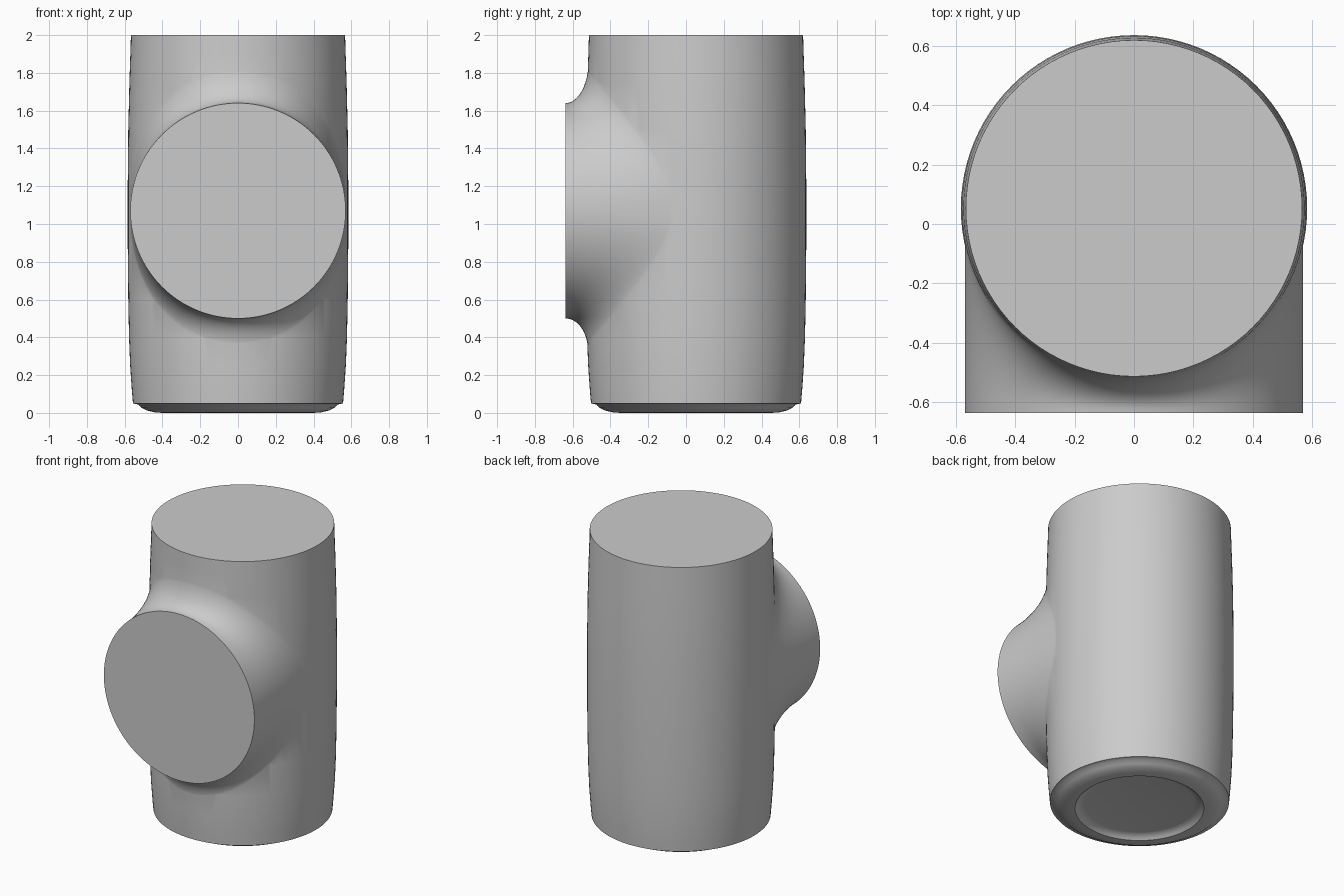
import bpy, bmesh, math
from mathutils import Vector

if "Cube" in bpy.data.objects:
    bpy.data.objects.remove(bpy.data.objects["Cube"])

CY = 0.053          # body axis in y
ZC, R = 1.07, 0.57  # centre height and radius of the front face
FRONT = -0.637
WALL = [(0.05, 0.556), (0.12, 0.562), (0.25, 0.571), (0.4, 0.577), (0.6, 0.581), (0.9, 0.584),
        (1.2, 0.584), (1.5, 0.581), (1.75, 0.575), (1.9, 0.57), (2.0, 0.567)]


def wall_radius(z):
    for (z0, r0), (z1, r1) in zip(WALL, WALL[1:]):
        if z <= z1:
            return r0 + (r1 - r0) * (z - z0) / (z1 - z0)
    return WALL[-1][1]


def loft(name, rings, start, end):
    """Skin closed rings; each end is a face (None) or a fan to a point."""
    bm = bmesh.new()
    rows = [[bm.verts.new(p) for p in ring] for ring in rings]
    n = len(rows[0])
    for a, b in zip(rows, rows[1:]):
        for i in range(n):
            j = (i + 1) % n
            bm.faces.new((a[i], a[j], b[j], b[i]))
    for row, tip in ((rows[0], start), (rows[-1], end)):
        if tip is None:
            bm.faces.new(row)
        else:
            v = bm.verts.new(tip)
            for i in range(n):
                bm.faces.new((row[i], row[(i + 1) % n], v))
    bmesh.ops.recalc_face_normals(bm, faces=bm.faces)
    me = bpy.data.meshes.new(name)
    bm.to_mesh(me)
    bm.free()
    ob = bpy.data.objects.new(name, me)
    bpy.context.collection.objects.link(ob)
    return ob


# Turned body: dished base, rounded foot, gently bulging wall, rimmed top
profile = [(0.03, 0.34), (0.026, 0.365), (0.012, 0.388), (0.0, 0.40), (0.003, 0.44), (0.012, 0.48),
           (0.027, 0.51), (0.045, 0.53)] + WALL + [(2.0, 0.545)]
N = 96
body = loft("fitting_body",
            [[(r * math.cos(2 * math.pi * i / N), CY + r * math.sin(2 * math.pi * i / N), z)
              for i in range(N)] for z, r in profile], None, None)

# Front outlet: round face flaring up and down into the body wall
STEPS = 12


def flare_point(a, k):
    x, s = R * math.cos(a), math.sin(a)
    z0 = ZC + R * s
    dz = (0.22 if s > 0 else 0.17) * math.copysign(math.sqrt(abs(s)), s)
    if abs(s) < 1e-6:
        dz = 0
    r = wall_radius(z0 + dz) - 0.002
    yb = CY - math.sqrt(max(r * r - x * x, 0))
    t = math.pi / 2 * k / STEPS
    return (x, FRONT + (yb - FRONT) * math.sin(t), z0 + dz * (1 - math.cos(t)))


M = 128
outlet = loft("front_outlet",
              [[flare_point(2 * math.pi * i / M, k) for i in range(M)] for k in range(STEPS + 1)],
              None, Vector((0, CY, ZC)))

# Fuse the outlet into the body
mod = body.modifiers.new("fuse", 'BOOLEAN')
mod.operation = 'UNION'
mod.solver = 'EXACT'
mod.object = outlet
bpy.context.view_layer.objects.active = body
body.select_set(True)
bpy.ops.object.modifier_apply(modifier="fuse")
bpy.data.objects.remove(outlet)
bpy.ops.object.shade_smooth_by_angle(angle=math.radians(35))
